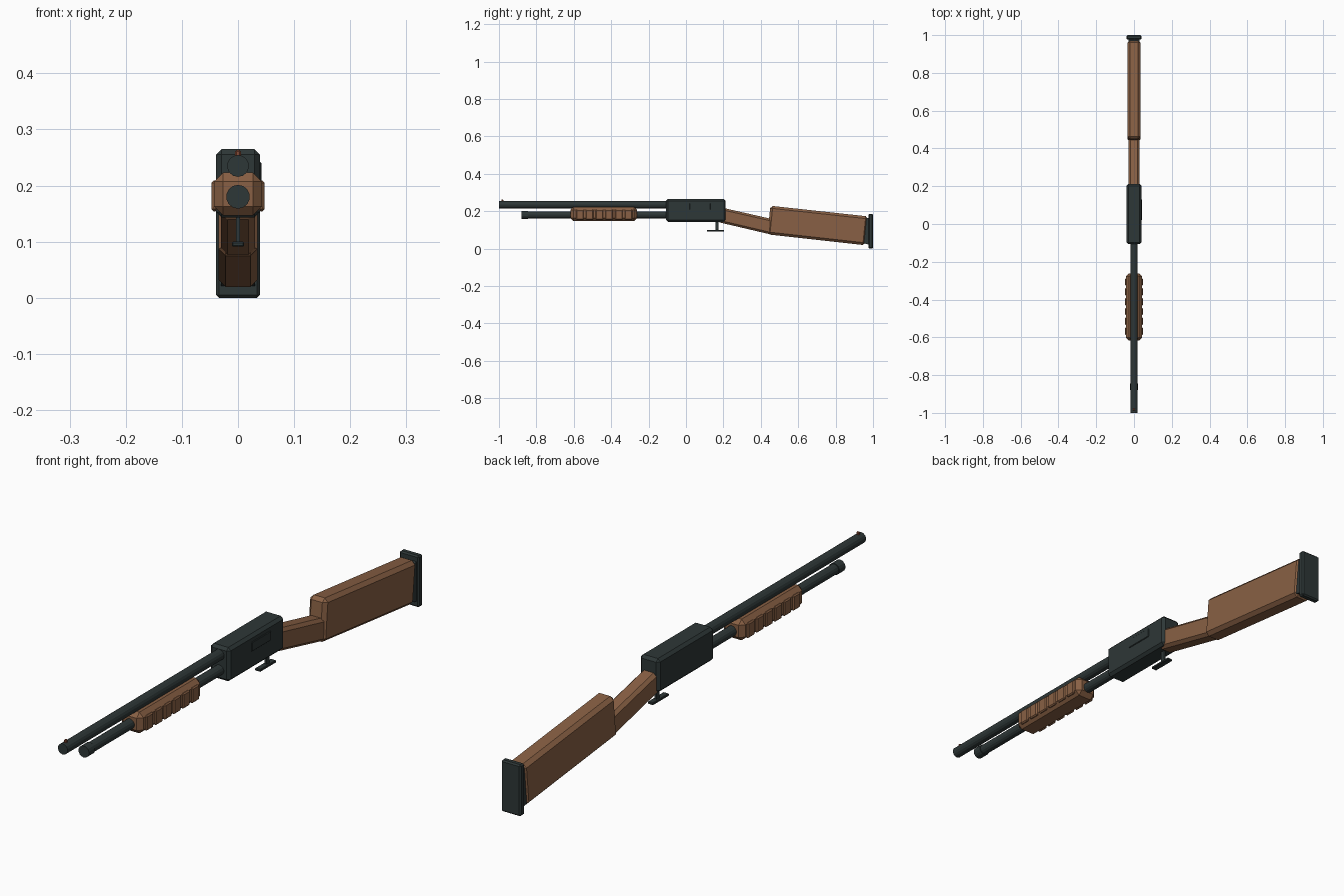
import bpy, bmesh, math
from mathutils import Matrix

if "Cube" in bpy.data.objects:
    bpy.data.objects.remove(bpy.data.objects["Cube"])


def material(name, rgb):
    m = bpy.data.materials.new(name)
    m.diffuse_color = (*rgb, 1)
    m.use_nodes = True
    m.node_tree.nodes["Principled BSDF"].inputs["Base Color"].default_value = m.diffuse_color
    return m


METAL = material("dark gunmetal", (0.027, 0.038, 0.038))
WOOD = material("walnut wood", (0.25, 0.118, 0.058))
BEAD = material("copper bead", (0.25, 0.07, 0.035))


def finish(bm, name, mat, bevel=0.0):
    if bevel:
        bmesh.ops.bevel(bm, geom=bm.edges[:], offset=bevel, segments=1,
                        affect='EDGES', clamp_overlap=True)
    bmesh.ops.recalc_face_normals(bm, faces=bm.faces[:])
    me = bpy.data.meshes.new(name)
    bm.to_mesh(me)
    bm.free()
    me.materials.append(mat)
    ob = bpy.data.objects.new(name, me)
    bpy.context.collection.objects.link(ob)
    return ob


def prism(name, side_profile, x0, x1, mat, bevel=0.0):
    """Extrude a (y, z) outline across x and chamfer its edges."""
    bm = bmesh.new()
    f = bm.faces.new([bm.verts.new((x0, y, z)) for y, z in side_profile])
    r = bmesh.ops.extrude_face_region(bm, geom=[f])
    for v in r["geom"]:
        if isinstance(v, bmesh.types.BMVert):
            v.co.x = x1
    return finish(bm, name, mat, bevel)


def box(name, x0, x1, y0, y1, z0, z1, mat, bevel=0.0):
    return prism(name, [(y0, z0), (y1, z0), (y1, z1), (y0, z1)], x0, x1, mat, bevel)


def tube(name, r, y0, y1, z, mat, sides=14):
    bm = bmesh.new()
    bmesh.ops.create_cone(bm, cap_ends=True, segments=sides, radius1=r, radius2=r,
                          depth=y1 - y0,
                          matrix=Matrix.Translation((0, (y0 + y1) / 2, z))
                          @ Matrix.Rotation(math.pi / 2, 4, 'X'))
    return finish(bm, name, mat)


# Barrel, magazine tube and end cap
tube("barrel", 0.0195, -1.0, 0.0, 0.235, METAL)
tube("magazine_tube", 0.0185, -0.86, 0.0, 0.180, METAL)
tube("magazine_cap", 0.0212, -0.88, -0.845, 0.180, METAL)

# Front bead sight
box("front_sight", -0.005, 0.005, -0.987, -0.977, 0.25, 0.263, BEAD, 0.002)

# Receiver with ejection port plate
box("receiver", -0.039, 0.039, -0.107, 0.212, 0.143, 0.265, METAL, 0.01)
box("ejection_port", 0.036, 0.042, 0.02, 0.13, 0.208, 0.242, METAL, 0.002)

# Sliding fore-end with side ribs
box("fore_end", -0.043, 0.043, -0.617, -0.262, 0.147, 0.223, WOOD, 0.016)
for i in range(6):
    y = -0.584 + i * 0.052
    for s, side in ((-1, "left"), (1, "right")):
        box(f"fore_end_rib_{side}_{i + 1}", *sorted((s * 0.036, s * 0.047)),
            y - 0.003, y + 0.037, 0.154, 0.209, WOOD, 0.004)

# Trigger stem and foot
box("trigger_stem", -0.004, 0.004, 0.158, 0.174, 0.098, 0.15, METAL)
box("trigger_foot", -0.011, 0.011, 0.112, 0.203, 0.091, 0.1, METAL, 0.002)

# Wrist of the stock
prism("stock_wrist", [(0.17, 0.142), (0.46, 0.074), (0.46, 0.158), (0.17, 0.224)],
      -0.03, 0.03, WOOD, 0.011)

# Butt stock
prism("butt_stock", [(0.436, 0.076), (0.958, 0.018), (0.974, 0.172), (0.451, 0.229)],
      -0.035, 0.035, WOOD, 0.013)

# Butt pad with a narrow spacer
prism("butt_pad_spacer", [(0.94, 0.032), (0.98, 0.02), (0.98, 0.166), (0.955, 0.16)],
      -0.03, 0.03, METAL)
box("butt_pad", -0.039, 0.039, 0.976, 1.0, 0.0, 0.186, METAL, 0.005)
